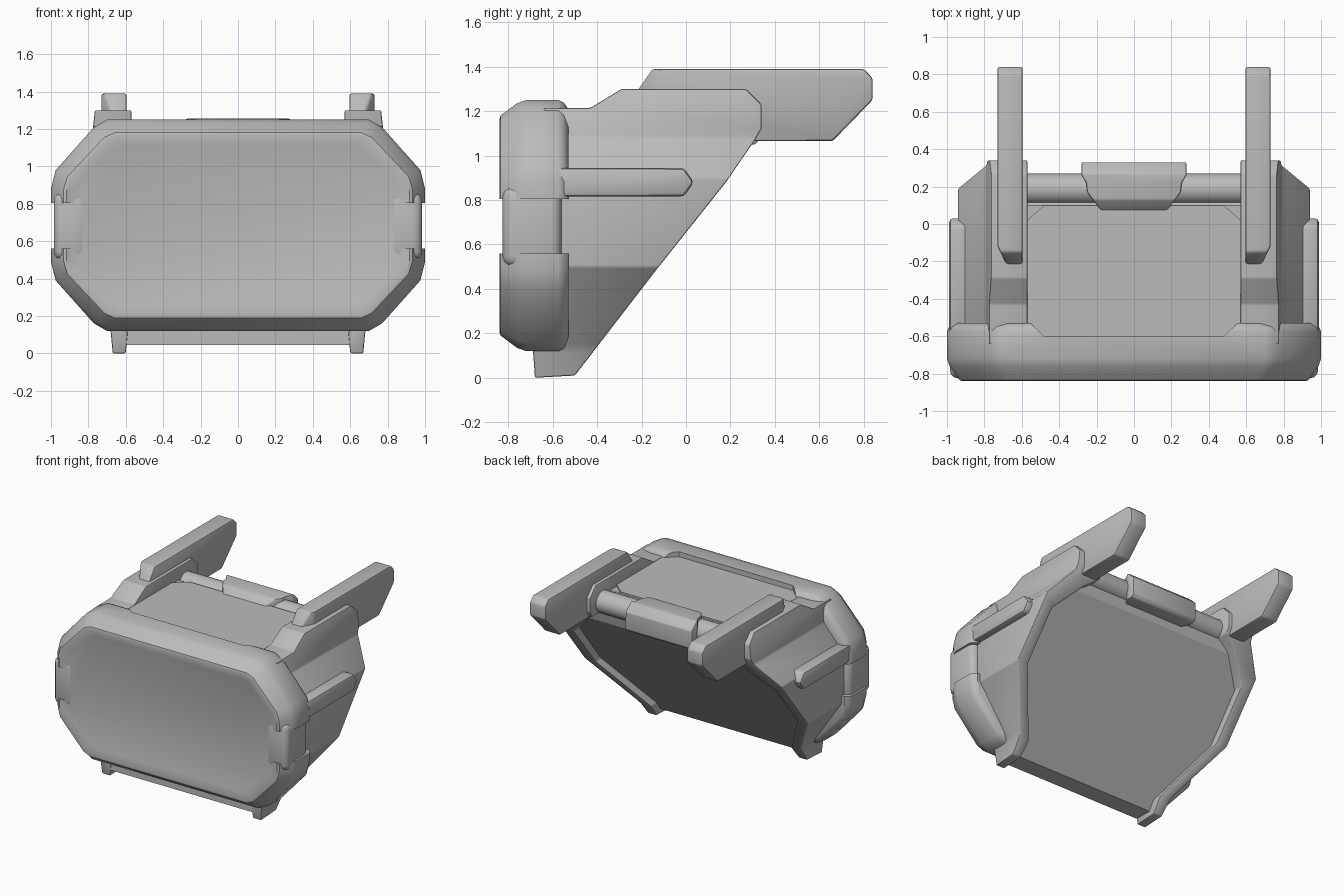
import bpy, bmesh
from mathutils import Vector

if "Cube" in bpy.data.objects:
    bpy.data.objects.remove(bpy.data.objects["Cube"], do_unlink=True)

grey = bpy.data.materials.new("warm_grey")
grey.use_nodes = True
grey.diffuse_color = (0.5, 0.5, 0.5, 1)
grey.node_tree.nodes["Principled BSDF"].inputs["Base Color"].default_value = (0.5, 0.5, 0.5, 1)


def loft(name, rings):
    """Skin matching closed rings of points and cap both ends."""
    bm = bmesh.new()
    loops = [[bm.verts.new(p) for p in ring] for ring in rings]
    for a, b in zip(loops, loops[1:]):
        for i in range(len(a)):
            j = (i + 1) % len(a)
            bm.faces.new((a[i], a[j], b[j], b[i]))
    bm.faces.new(loops[0])
    bm.faces.new(loops[-1])
    bmesh.ops.recalc_face_normals(bm, faces=bm.faces)
    mesh = bpy.data.meshes.new(name)
    bm.to_mesh(mesh)
    bm.free()
    mesh.materials.append(grey)
    obj = bpy.data.objects.new(name, mesh)
    bpy.context.collection.objects.link(obj)
    return obj


def prism(name, outline, axis, lo, hi):
    """Extrude a 2D outline along one axis."""
    def place(p, d):
        v = list(p)
        v.insert(axis, d)
        return Vector(v)
    return loft(name, [[place(p, d) for p in outline] for d in (lo, hi)])


def apply(obj, kind, **settings):
    mod = obj.modifiers.new(kind.lower(), kind)
    for key, value in settings.items():
        setattr(mod, key, value)
    bpy.context.view_layer.objects.active = obj
    bpy.ops.object.modifier_apply(modifier=mod.name)


def boolean(obj, cutter, operation):
    apply(obj, 'BOOLEAN', object=cutter, operation=operation, solver='EXACT')
    bpy.data.objects.remove(cutter, do_unlink=True)


def soften(obj, width, segments=2, angle=0.45):
    apply(obj, 'BEVEL', width=width, segments=segments, angle_limit=angle)


def smooth(obj, angle=0.6):
    bpy.ops.object.select_all(action='DESELECT')
    obj.select_set(True)
    bpy.context.view_layer.objects.active = obj
    bpy.ops.object.shade_smooth_by_angle(angle=angle)


def both(half):
    """Complete a right-hand outline with its mirror in x."""
    return half + [(-x, z) for x, z in reversed(half)]


def box(name, x, y, z):
    return prism(name, [(x[0], y[0]), (x[1], y[0]), (x[1], y[1]), (x[0], y[1])], 2, *z)


# Front frame: rounded octagon sections from the screen back to the body
MID = 0.685
outer = [(0.70, 1.25), (0.77, 1.21), (0.975, 0.98), (1.0, 0.88)]
inner = [(0.62, 1.11), (0.66, 1.10), (0.85, 0.91), (0.865, 0.87)]


def section(t, y):
    q = [(a + (c - a) * t, b + (d - b) * t) for (a, b), (c, d) in zip(outer, inner)]
    q += [(x, 2 * MID - z) for x, z in reversed(q)]
    return [(x, y, z) for x, z in both(q)]


frame = loft("front_frame", [section(t, y) for t, y in (
    (1, -0.822), (0.62, -0.84), (0.5, -0.835), (0.1, -0.76), (0, -0.72),
    (0, -0.575), (0.08, -0.55), (0.28, -0.53))])
for s in (-1, 1):
    boolean(frame, box("notch_cutter", sorted((s * 0.865, s * 1.1)), (-0.9, -0.4), (0.56, 0.805)), 'DIFFERENCE')
boolean(frame, prism("top_cutter", both([(0.48, -0.6), (0.56, -0.525), (0.56, -0.4)]), 2, 1.212, 1.4), 'DIFFERENCE')
smooth(frame)

# Dark-edged inner blocks that show in the frame's side notches
for s, side in ((1, "left"), (-1, "right")):
    block = box(side + "_notch_block", sorted((s * 0.8, s * 0.985)), (-0.825, -0.56), (0.5, 0.86))
    soften(block, 0.045, 3)
    smooth(block)

# Main body with slanted back
core = prism("body_core", both([(0.58, 1.2), (0.62, 1.08), (0.88, 0.85), (0.88, 0.5), (0.62, 0.045)]), 1, -0.78, 0.5)
boolean(core, prism("slant_cutter", [(-0.68, 0), (-0.58, 0), (0.2, 1.0), (0.22, 1.08),
                                     (0.1, 1.2), (0.1, 1.4), (-0.68, 1.4)], 0, -2, 2), 'INTERSECT')
prism("top_panel", both([(0.48, -0.6), (0.57, -0.53), (0.57, 0.02), (0.48, 0.1)]), 2, 1.19, 1.212)

# Side walls with feet: a bent outline trimmed to the side profile
wall = [(0.57, 1.3), (0.765, 1.3), (0.79, 1.08), (0.94, 0.9), (0.94, 0.5), (0.7, 0.15), (0.68, 0.11), (0.67, 0),
        (0.6, 0), (0.59, 0.11), (0.85, 0.5), (0.85, 0.83), (0.66, 1.02), (0.57, 1.08)]
profile = [(-0.64, 1.215), (-0.43, 1.215), (-0.29, 1.3), (0.27, 1.3), (0.34, 1.23), (0.34, 1.12), (0.31, 1.07),
           (0.18, 0.88), (-0.13, 0.49), (-0.5, 0.01), (-0.68, 0), (-0.69, 0.14)]
for s, side in ((1, "left"), (-1, "right")):
    shell = prism(side + "_side_wall", [(s * x, z) for x, z in wall], 1, -0.8, 0.5)
    boolean(shell, prism("profile_cutter", profile, 0, -2, 2), 'INTERSECT')
    soften(shell, 0.015)
    smooth(shell)

    # Rear arm
    arm = prism(side + "_arm", [(-0.22, 1.29), (-0.15, 1.39), (0.8, 1.39), (0.84, 1.35), (0.84, 1.25),
                                (0.66, 1.065), (0.25, 1.065), (-0.1, 1.2), (-0.22, 1.2)], 0,
                *sorted((s * 0.595, s * 0.73)))
    boolean(arm, prism("tip_cutter", [(s * x, y) for x, y in (
        (0.59, -0.3), (0.68, -0.22), (0.73, -0.12), (0.74, 0.9), (0.59, 0.9))], 2, 1, 1.5), 'INTERSECT')
    soften(arm, 0.012)
    smooth(arm)

    # Pointed side rail
    rail = prism(side + "_rail", [(-0.6, 0.945), (-0.01, 0.945), (0.036, 0.88), (-0.01, 0.815), (-0.6, 0.815)],
                 0, *sorted((s * 0.88, s * 0.988)))
    soften(rail, 0.02)
    smooth(rail)

# Handle bar and central grip
bpy.ops.mesh.primitive_cylinder_add(vertices=24, radius=0.082, depth=1.2, location=(0, 0.188, 1.15),
                                    rotation=(0, 1.5708, 0))
bar = bpy.context.object
bar.name = "handle_bar"
bar.data.materials.append(grey)
smooth(bar)
grip = prism("handle_grip", [(0.33, 1.07), (0.33, 1.2), (0.27, 1.255), (0.13, 1.255), (0.06, 1.2),
                             (0.06, 1.12), (0.15, 1.05), (0.31, 1.05)], 0, -0.3, 0.3)
boolean(grip, prism("grip_cutter", both([(0.16, 0.05), (0.25, 0.17), (0.255, 0.22), (0.28, 0.26), (0.28, 0.4)]),
                    2, 0.9, 1.5), 'INTERSECT')
soften(grip, 0.012)
smooth(grip)
